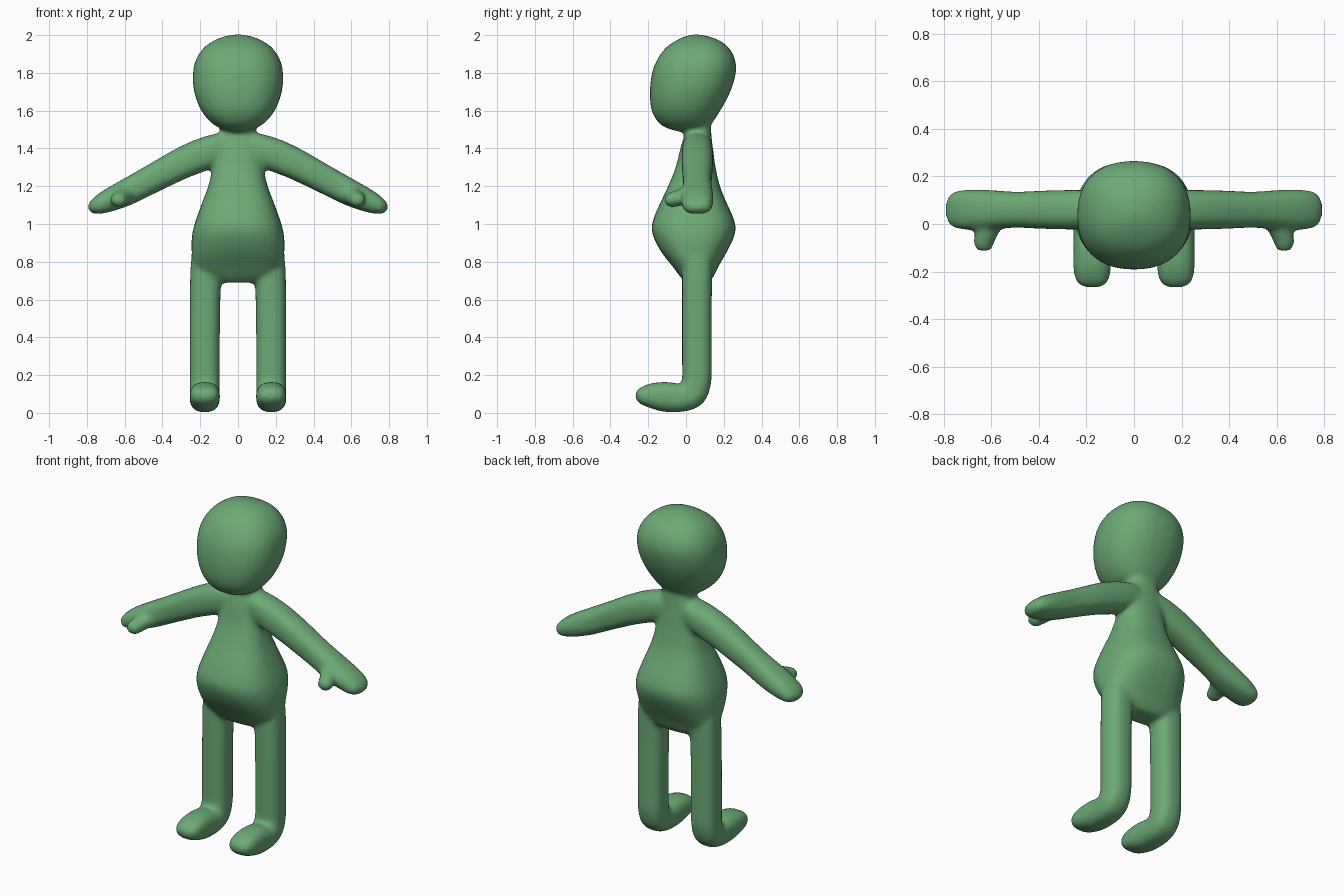
import bpy, bmesh, math
from mathutils import Vector

green = bpy.data.materials.new("soft_green")
green.diffuse_color = (0.15, 0.40, 0.18, 1)

SIDES = 28
bm = bmesh.new()


def spline(rows, steps=4):
    """Catmull-Rom through rows of numbers."""
    out = []
    for i in range(len(rows) - 1):
        quad = [rows[max(i - 1, 0)], rows[i], rows[i + 1], rows[min(i + 2, len(rows) - 1)]]
        for k in range(steps):
            t = k / steps
            out.append([0.5 * (2 * b + (c - a) * t + (2 * a - 5 * b + 4 * c - d) * t * t
                               + (3 * b - a - 3 * c + d) * t ** 3) for a, b, c, d in zip(*quad)])
    return out + [list(rows[-1])]


def loft(rows, across, power=2.0, tangent=None, side=1):
    """Skin rings (x, y, z, radius across, radius other) along a path."""
    rows = spline(rows)
    centres = [Vector(r[:3]) for r in rows]
    rings = []
    for i, r in enumerate(rows):
        t = tangent or (centres[min(i + 1, len(rows) - 1)] - centres[max(i - 1, 0)]).normalized()
        b = t.cross(across).normalized()
        a = b.cross(t)
        ring = []
        for k in range(SIDES):
            ang = 2 * math.pi * k / SIDES
            c, s = math.cos(ang), math.sin(ang)
            p = centres[i] + a * (math.copysign(abs(c) ** (2 / power), c) * max(r[3], 0.004)) \
                + b * (math.copysign(abs(s) ** (2 / power), s) * max(r[4], 0.004))
            ring.append(bm.verts.new((p.x * side, p.y, p.z)))
        rings.append(ring)
    faces = [bm.faces.new(rings[0]), bm.faces.new(rings[-1])]
    for lo, hi in zip(rings, rings[1:]):
        for k in range(SIDES):
            n = (k + 1) % SIDES
            faces.append(bm.faces.new((lo[k], lo[n], hi[n], hi[k])))
    bmesh.ops.recalc_face_normals(bm, faces=faces)


X, Y, Z = Vector((1, 0, 0)), Vector((0, 1, 0)), Vector((0, 0, 1))


def upright(rows, power):
    """Rows of z, half width, front y, back y."""
    loft([(0, (f + b) / 2, z, w, (b - f) / 2) for z, w, f, b in rows], X, power, Z)


# pear-shaped torso and neck
upright([(0.69, 0.10, 0.00, 0.12), (0.72, 0.19, -0.03, 0.145), (0.78, 0.238, -0.075, 0.175),
         (0.85, 0.246, -0.13, 0.215), (0.92, 0.246, -0.168, 0.25), (0.98, 0.236, -0.182, 0.264),
         (1.04, 0.217, -0.168, 0.248), (1.12, 0.188, -0.133, 0.212), (1.20, 0.158, -0.095, 0.18),
         (1.30, 0.135, -0.055, 0.157), (1.40, 0.125, -0.03, 0.143), (1.47, 0.105, -0.01, 0.135),
         (1.54, 0.08, 0.0, 0.13)], 2.5)

# head
upright([(1.487, 0.01, -0.03, 0.07), (1.50, 0.07, -0.08, 0.10), (1.53, 0.135, -0.14, 0.135),
         (1.60, 0.195, -0.182, 0.182), (1.70, 0.233, -0.192, 0.235), (1.80, 0.239, -0.18, 0.264),
         (1.87, 0.223, -0.153, 0.26), (1.93, 0.184, -0.11, 0.23), (1.97, 0.13, -0.055, 0.18),
         (1.995, 0.065, 0.0, 0.115), (2.004, 0.008, 0.045, 0.06)], 2.3)

for side in (1, -1):
    # arm with mitten hand
    loft([(0.02, 0.06, 1.41, 0.07, 0.07), (0.10, 0.06, 1.40, 0.08, 0.08),
          (0.20, 0.06, 1.363, 0.083, 0.087), (0.30, 0.06, 1.32, 0.083, 0.083),
          (0.40, 0.06, 1.268, 0.08, 0.078), (0.50, 0.06, 1.215, 0.076, 0.074),
          (0.60, 0.06, 1.163, 0.083, 0.07), (0.69, 0.06, 1.122, 0.085, 0.06),
          (0.75, 0.06, 1.095, 0.078, 0.045), (0.78, 0.06, 1.083, 0.055, 0.028),
          (0.793, 0.06, 1.078, 0.01, 0.006)], Y, 2.5, side=side)
    # thumb
    loft([(0.57, 0.05, 1.18, 0.045, 0.045), (0.60, 0.00, 1.155, 0.047, 0.045),
          (0.625, -0.05, 1.135, 0.046, 0.043), (0.635, -0.09, 1.125, 0.042, 0.038),
          (0.64, -0.108, 1.12, 0.028, 0.024), (0.64, -0.115, 1.118, 0.005, 0.005)], X, side=side)
    # leg bending into the foot
    loft([(0.165, 0.06, 0.90, 0.07, 0.07), (0.17, 0.06, 0.78, 0.081, 0.08),
          (0.174, 0.058, 0.60, 0.081, 0.079), (0.176, 0.058, 0.40, 0.08, 0.079),
          (0.176, 0.058, 0.25, 0.08, 0.079), (0.176, 0.056, 0.17, 0.08, 0.078),
          (0.176, 0.035, 0.105, 0.08, 0.077), (0.176, -0.02, 0.08, 0.08, 0.074),
          (0.176, -0.10, 0.084, 0.08, 0.08), (0.176, -0.17, 0.09, 0.08, 0.07),
          (0.176, -0.23, 0.09, 0.072, 0.05), (0.176, -0.259, 0.088, 0.05, 0.028),
          (0.176, -0.269, 0.087, 0.01, 0.006)], X, 2.5, side=side)

mesh = bpy.data.meshes.new("body")
bm.to_mesh(mesh)
bm.free()
mesh.materials.append(green)
body = bpy.data.objects.new("body", mesh)
bpy.context.collection.objects.link(body)

# fuse the parts into one soft skin
fuse = body.modifiers.new("fuse", 'REMESH')
fuse.mode = 'VOXEL'
fuse.voxel_size = 0.012
fuse.use_smooth_shade = True
soften = body.modifiers.new("soften", 'SMOOTH')
soften.factor = 0.5
soften.iterations = 12
